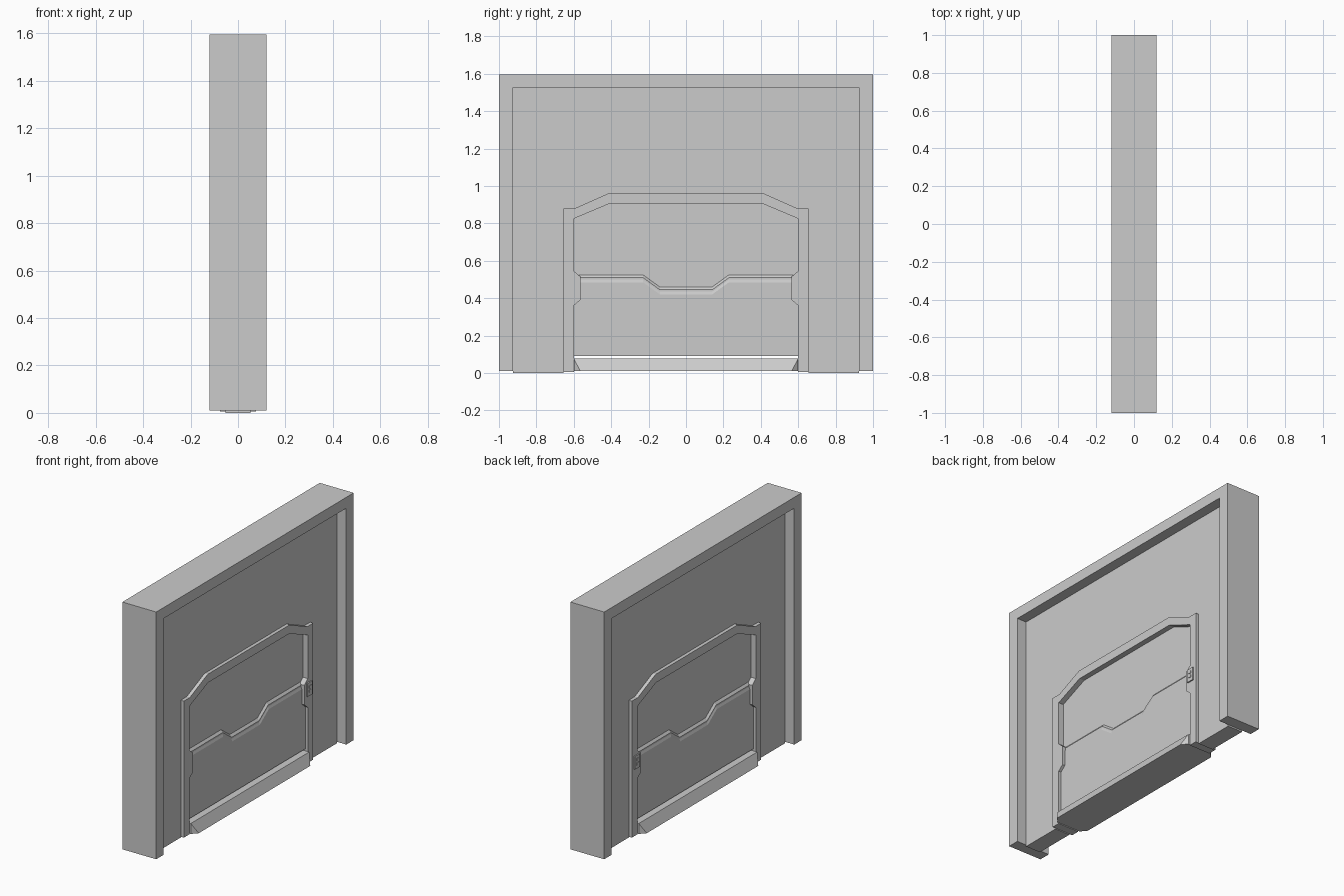
import bpy, bmesh

if "Cube" in bpy.data.objects:
    bpy.data.objects.remove(bpy.data.objects["Cube"])


def finish(name, bm, mirror=False):
    bmesh.ops.recalc_face_normals(bm, faces=bm.faces)
    me = bpy.data.meshes.new(name)
    bm.to_mesh(me)
    bm.free()
    ob = bpy.data.objects.new(name, me)
    bpy.context.collection.objects.link(ob)
    if mirror:
        ob.modifiers.new("mirror_x", 'MIRROR').use_clip = True
    return ob


def prism(name, outline, x0, x1, mirror=False):
    """Extrude a (y, z) outline from x0 to x1."""
    bm = bmesh.new()
    face = bm.faces.new([bm.verts.new((x0, y, z)) for y, z in outline])
    ext = bmesh.ops.extrude_face_region(bm, geom=[face])
    moved = [g for g in ext["geom"] if isinstance(g, bmesh.types.BMVert)]
    bmesh.ops.translate(bm, verts=moved, vec=(x1 - x0, 0, 0))
    return finish(name, bm, mirror)


def rect(y0, y1, z0, z1):
    return [(y0, z0), (y1, z0), (y1, z1), (y0, z1)]


def both(half):
    """Mirror a right-hand half profile into a left-to-right path."""
    return [(-y, z) for y, z in half] + half[::-1]


def arch(outer, inner):
    return both(outer) + both(inner)[::-1]


# Thick outer border
prism("outer_frame", arch([(1, .01), (1, 1.595)], [(.925, .01), (.925, 1.525)]), -.12, .12)

# Recessed wall around the doorway
trim_out = [(.655, 0), (.655, .88), (.595, .88), (.415, .96)]
prism("wall_panel", arch([(.925, 0), (.925, 1.525)], trim_out), -.053, .053)

# Raised door surround with latch lugs
trim_out[0] = (.655, .005)
trim_in = [(.6, .005), (.6, .36), (.565, .39), (.565, .515), (.6, .545),
           (.6, .825), (.41, .905)]
prism("door_surround", arch(trim_out, trim_in), -.075, .075)

# Upper door leaf
top_path = both([(.6, .525), (.23, .525), (.14, .46)])
prism("upper_door", top_path + [(.6, .825), (.41, .905), (-.41, .905), (-.6, .825)], -.04, .04)

# Lower door leaf with a stepped, bevelled top edge
bm = bmesh.new()
section = [(0, 0), (.04, 0), (.052, -.015), (.052, -.025), (.057, -.04)]
rows = [[bm.verts.new((x, y, z + dz)) for y, z in top_path] for x, dz in section]
rows += [[bm.verts.new((x, y, .09)) for y, z in top_path] for x in (.057, 0)]
for a, b in zip(rows, rows[1:]):
    for i in range(len(top_path) - 1):
        bm.faces.new((a[i], a[i + 1], b[i + 1], b[i]))
for i in (0, -1):
    bm.faces.new([r[i] for r in rows])
finish("lower_door", bm, True)

# Sloped threshold with clipped ends
bm = bmesh.new()
for sx in (-1, 1):
    for sy in (-1, 1):
        for x, y, z in ((.085, .6, .077), (.085, .6, .01), (.117, .565, .01)):
            bm.verts.new((sx * x, sy * y, z))
bmesh.ops.convex_hull(bm, input=bm.verts)
bmesh.ops.dissolve_limit(bm, angle_limit=.01, verts=bm.verts, edges=bm.edges)
finish("threshold", bm)

# Door control on each side
prism("control_plate", rect(.586, .636, .435, .52), .07, .083, True)
for i, z in enumerate((.458, .485)):
    prism(f"control_button_{i}", rect(.601, .621, z, z + .016), .08, .087, True)
